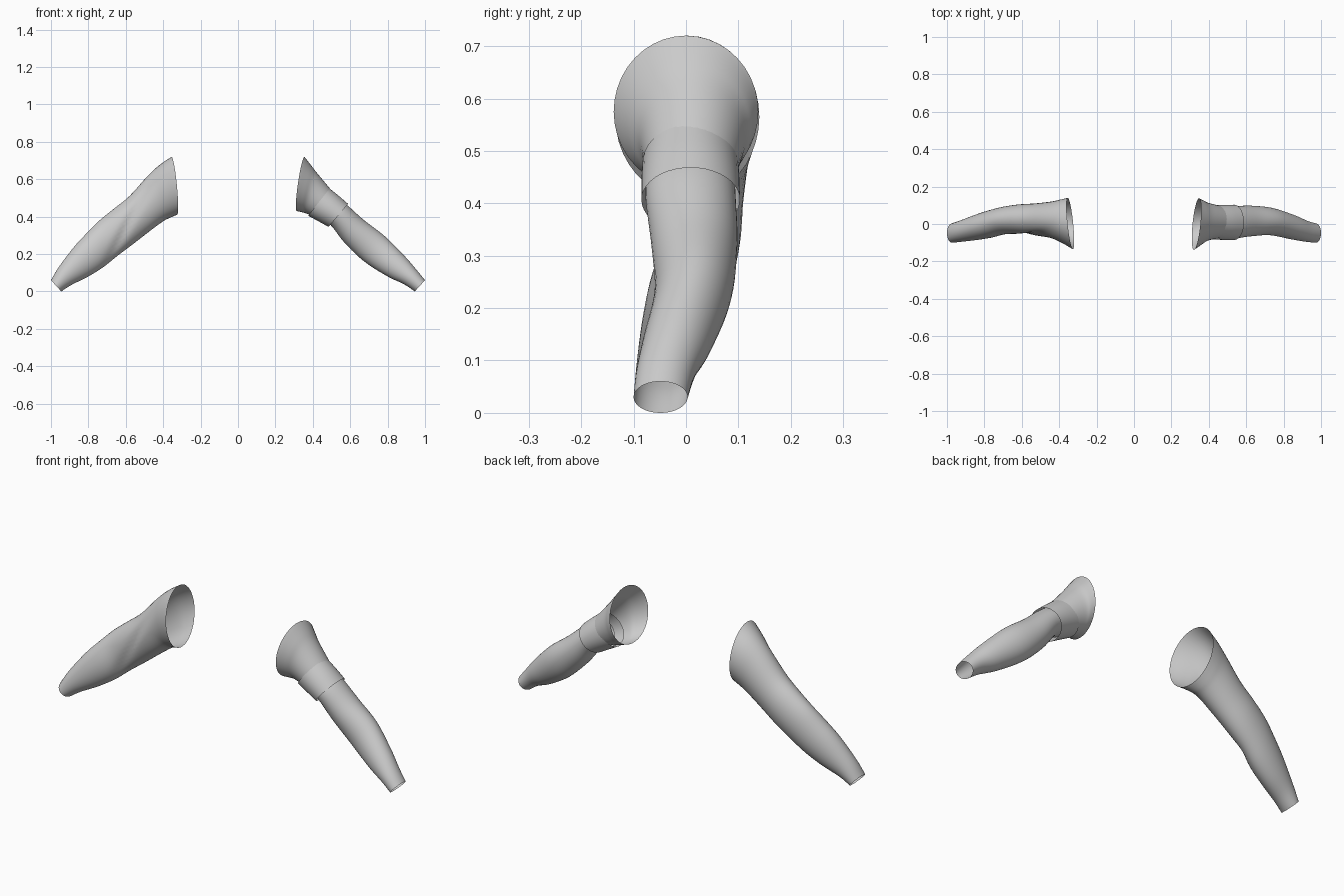
import bpy
import bmesh
import math
from mathutils import Vector

SIDES = 40        # points around each sleeve opening
STEPS = 5         # rings added between neighbouring sections

default_cube = bpy.data.objects.get("Cube")
if default_cube:
    bpy.data.objects.remove(default_cube, do_unlink=True)

# One plain cloth colour
cloth = bpy.data.materials.new("grey_cloth")
cloth.use_nodes = True
grey = (0.6, 0.6, 0.6, 1)
cloth.diffuse_color = grey
shader = cloth.node_tree.nodes["Principled BSDF"]
shader.inputs["Base Color"].default_value = grey
shader.inputs["Roughness"].default_value = 0.8


def smooth_between(a, b, c, d, t):
    """Curve through b and c, used for whole cross-sections at once."""
    return [0.5 * (2 * q + (r - p) * t
                   + (2 * p - 5 * q + 4 * r - s) * t ** 2
                   + (3 * q - p - 3 * r + s) * t ** 3)
            for p, q, r, s in zip(a, b, c, d)]


def refine(sections):
    """Fill in smooth rings between the given sections."""
    first, last = sections[0], sections[-1]
    padded = [first] + sections + [last]
    rings = []
    for i in range(len(sections) - 1):
        for step in range(STEPS):
            rings.append(smooth_between(*padded[i:i + 4], step / STEPS))
    rings.append(list(last))
    return rings


def ring_points(section, side, slant, fold):
    """Oval ring spanning a top point, a bottom point and a depth range."""
    top_x, top_z, low_x, low_z, front, back = section
    top = Vector((top_x, 0, top_z))
    low = Vector((low_x, 0, low_z))
    centre = (top + low) / 2 + Vector((0, (front + back) / 2, 0))
    up = (top - low) / 2
    depth = Vector((0, (back - front) / 2, 0))
    points = []
    for k in range(SIDES):
        angle = math.tau * k / SIDES
        point = centre + up * math.cos(angle) + depth * math.sin(angle)
        point.x += slant * point.y
        # Soft diagonal fold on the front of the elbow
        across = point.x - 0.62 + 0.5 * (point.z - 0.3)
        crease = math.exp(-(across / 0.025) ** 2)
        point.y += fold * crease * max(0, -math.sin(angle)) ** 2
        points.append((side * point.x, point.y, point.z))
    return points


def tube(name, sections, side, mouth_slant=0.0, fold=0.0):
    """Open cloth tube lofted through the sections."""
    mesh = bpy.data.meshes.new(name)
    bm = bmesh.new()
    loops = []
    for i, section in enumerate(refine(sections)):
        slant = mouth_slant * max(0, 1 - i / (2 * STEPS))
        loops.append([bm.verts.new(p)
                      for p in ring_points(section, side, slant, fold)])
    for one, two in zip(loops, loops[1:]):
        for k in range(SIDES):
            n = (k + 1) % SIDES
            bm.faces.new([one[k], one[n], two[n], two[k]])
    bm.normal_update()
    bm.faces.ensure_lookup_table()
    # Make the cloth face outward from the tube
    face = bm.faces[0]
    middle = sum((v.co for v in loops[0]), Vector((0, 0, 0))) / SIDES
    if face.normal.dot(face.calc_center_median() - middle) < 0:
        bmesh.ops.reverse_faces(bm, faces=bm.faces[:])
    bm.to_mesh(mesh)
    bm.free()
    mesh.materials.append(cloth)
    mesh.shade_smooth()
    bpy.context.collection.objects.link(bpy.data.objects.new(name, mesh))


# Each section: top x, top z, bottom x, bottom z, front y, back y
# Right sleeve: a single piece from shoulder to wrist
right_sleeve = [
    (.355, .72, .325, .41, -.135, .14),
    (.42, .675, .36, .395, -.1, .13),
    (.485, .615, .4, .375, -.075, .12),
    (.58, .51, .475, .32, -.062, .11),
    (.66, .445, .565, .25, -.055, .105),
    (.74, .38, .645, .19, -.055, .093),
    (.81, .31, .72, .13, -.073, .075),
    (.875, .24, .8, .08, -.085, .052),
    (.955, .135, .89, .035, -.095, .02),
    (1, .06, .945, 0, -.1, .003),
]
tube("right_sleeve", right_sleeve, -1, mouth_slant=0.1, fold=0.012)

# Left sleeve: flared shoulder, overlapping band, then forearm
left_shoulder = [
    (.355, .72, .313, .43, -.138, .138),
    (.39, .675, .335, .425, -.112, .127),
    (.425, .63, .355, .42, -.09, .115),
    (.5, .54, .385, .41, -.077, .1),
]
tube("left_shoulder", left_shoulder, 1, mouth_slant=0.1)

left_band = [
    (.49, .55, .375, .405, -.083, .1),
    (.54, .51, .43, .375, -.085, .102),
    (.588, .468, .484, .345, -.085, .103),
]
tube("left_upper_band", left_band, 1)

left_forearm = [
    (.53, .5, .44, .385, -.075, .093),
    (.585, .46, .495, .355, -.077, .095),
    (.675, .38, .57, .26, -.066, .098),
    (.785, .295, .675, .16, -.06, .087),
    (.89, .19, .8, .08, -.082, .05),
    (.955, .115, .885, .04, -.095, .018),
    (1, .06, .945, 0, -.1, .003),
]
tube("left_forearm_sleeve", left_forearm, 1)
